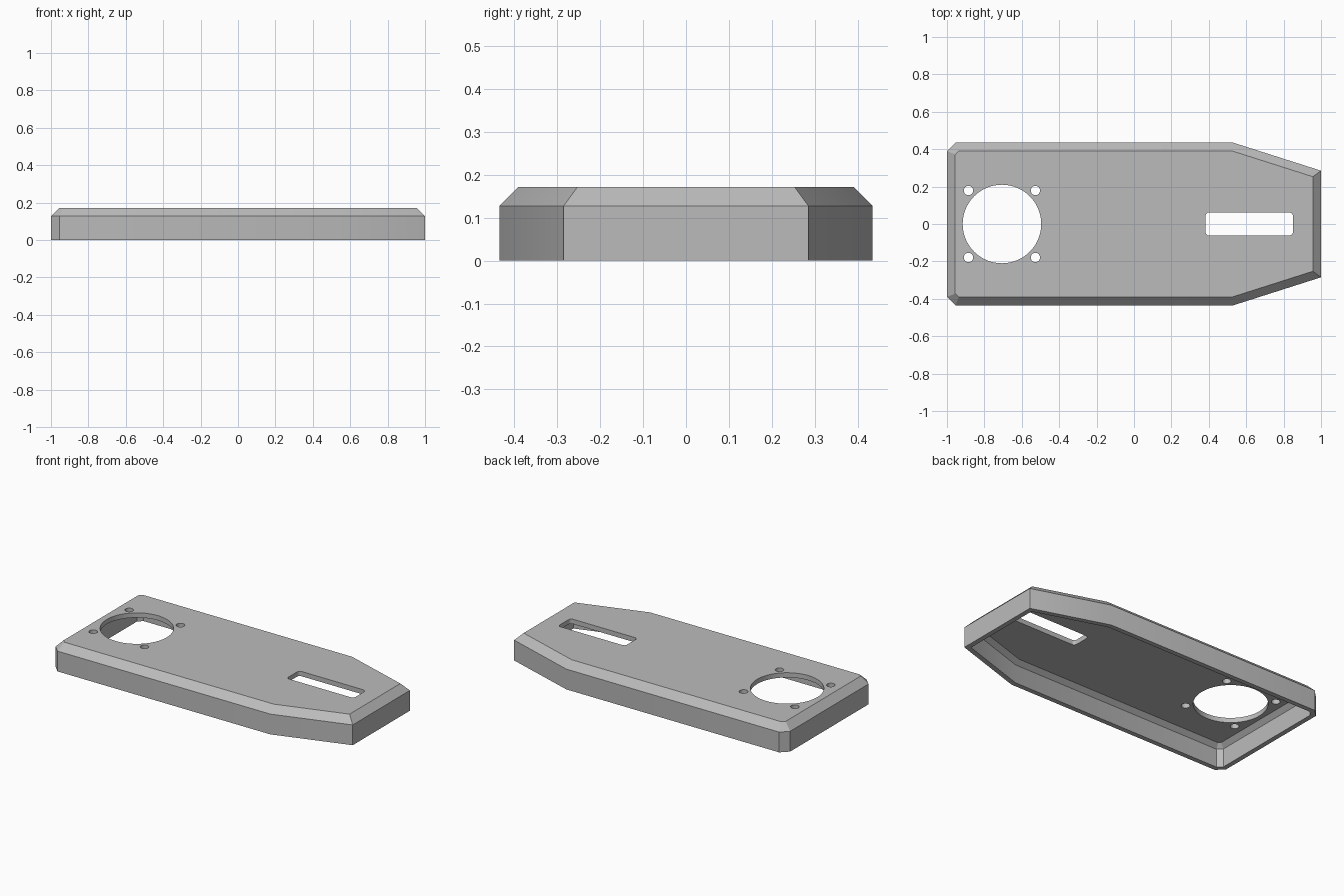
import bpy
import bmesh
import math
from mathutils import Vector

if "Cube" in bpy.data.objects:
    bpy.data.objects.remove(bpy.data.objects["Cube"])

HEIGHT, CHAMFER, WALL = 0.172, 0.044, 0.03

grey = bpy.data.materials.new("plain grey")
grey.use_nodes = True
grey.diffuse_color = (0.5, 0.5, 0.5, 1)
grey.node_tree.nodes["Principled BSDF"].inputs["Base Color"].default_value = (0.5, 0.5, 0.5, 1)

# Counter-clockwise outline, half of it mirrored across the x axis
half = [(1, 0.285), (0.53, 0.435), (-0.955, 0.435), (-1, 0.39)]
outline = [Vector(p) for p in half] + [Vector((x, -y)) for x, y in reversed(half)]


def inset(points, d):
    """Move every side of a counter-clockwise polygon inward by d."""
    result = []
    for i, p in enumerate(points):
        a = (p - points[i - 1]).normalized()
        b = (points[(i + 1) % len(points)] - p).normalized()
        n1, n2 = Vector((-a.y, a.x)), Vector((-b.y, b.x))
        result.append(p + (n1 + n2) * d / (1 + n1.dot(n2)))
    return result


def finish(bm, name):
    bmesh.ops.recalc_face_normals(bm, faces=bm.faces)
    mesh = bpy.data.meshes.new(name)
    bm.to_mesh(mesh)
    bm.free()
    mesh.materials.append(grey)
    obj = bpy.data.objects.new(name, mesh)
    bpy.context.collection.objects.link(obj)
    return obj


def loft(name, layers, bottom_cap=False):
    """Join polygon layers (points, z) with side faces and close the last one."""
    bm = bmesh.new()
    rings = [[bm.verts.new((p.x, p.y, z)) for p in pts] for pts, z in layers]
    for low, high in zip(rings, rings[1:]):
        for i in range(len(low)):
            bm.faces.new((low[i - 1], low[i], high[i], high[i - 1]))
    bm.faces.new(rings[-1])
    if bottom_cap:
        bm.faces.new(rings[0])
    return finish(bm, name)


def circle(x, y, r, n):
    return [Vector((x + r * math.cos(math.tau * i / n), y + r * math.sin(math.tau * i / n)))
            for i in range(n)]


def rounded_rect(x, y, hx, hy, r, steps=6):
    pts = []
    for corner, (sx, sy) in enumerate([(1, 1), (-1, 1), (-1, -1), (1, -1)]):
        for k in range(steps + 1):
            a = math.pi / 2 * (corner + k / steps)
            pts.append(Vector((x + sx * (hx - r) + r * math.cos(a),
                               y + sy * (hy - r) + r * math.sin(a))))
    return pts


# Hollow cover, open underneath: outside up to the top, inside offset by the wall
shoulder = HEIGHT - CHAMFER
inner_shoulder = shoulder - WALL * (math.sqrt(2) - 1)
ceiling = HEIGHT - WALL
inner_wall = inset(outline, WALL)
cover = loft("cover", [(outline, 0), (outline, shoulder),
                       (inset(outline, CHAMFER), HEIGHT)], True)
cavity = loft("cavity_cutter", [
    (inner_wall, -0.1), (inner_wall, inner_shoulder),
    (inset(outline, WALL + ceiling - inner_shoulder), ceiling)], True)

# Round opening with four screw holes, and the slot
hole_x, spacing = -0.706, 0.179
shapes = [circle(hole_x, 0, 0.21, 64), rounded_rect(0.616, 0, 0.234, 0.062, 0.02)]
shapes += [circle(hole_x + sx * spacing, sy * spacing, 0.025, 24)
           for sx in (-1, 1) for sy in (-1, 1)]
cutters = [cavity] + [loft("hole_cutter", [(s, 0.05), (s, 0.3)], True) for s in shapes]

for cutter in cutters:
    cutter.hide_render = True
    mod = cover.modifiers.new("cut", "BOOLEAN")
    mod.operation = "DIFFERENCE"
    mod.solver = "EXACT"
    mod.object = cutter

# Keep the cut result and drop the cutters
depsgraph = bpy.context.evaluated_depsgraph_get()
cut_mesh = bpy.data.meshes.new_from_object(cover.evaluated_get(depsgraph))
cover.modifiers.clear()
cover.data = cut_mesh
for cutter in cutters:
    bpy.data.objects.remove(cutter)

bpy.ops.object.select_all(action="DESELECT")
cover.select_set(True)
bpy.context.view_layer.objects.active = cover
bpy.ops.object.shade_smooth_by_angle(angle=math.radians(30))
